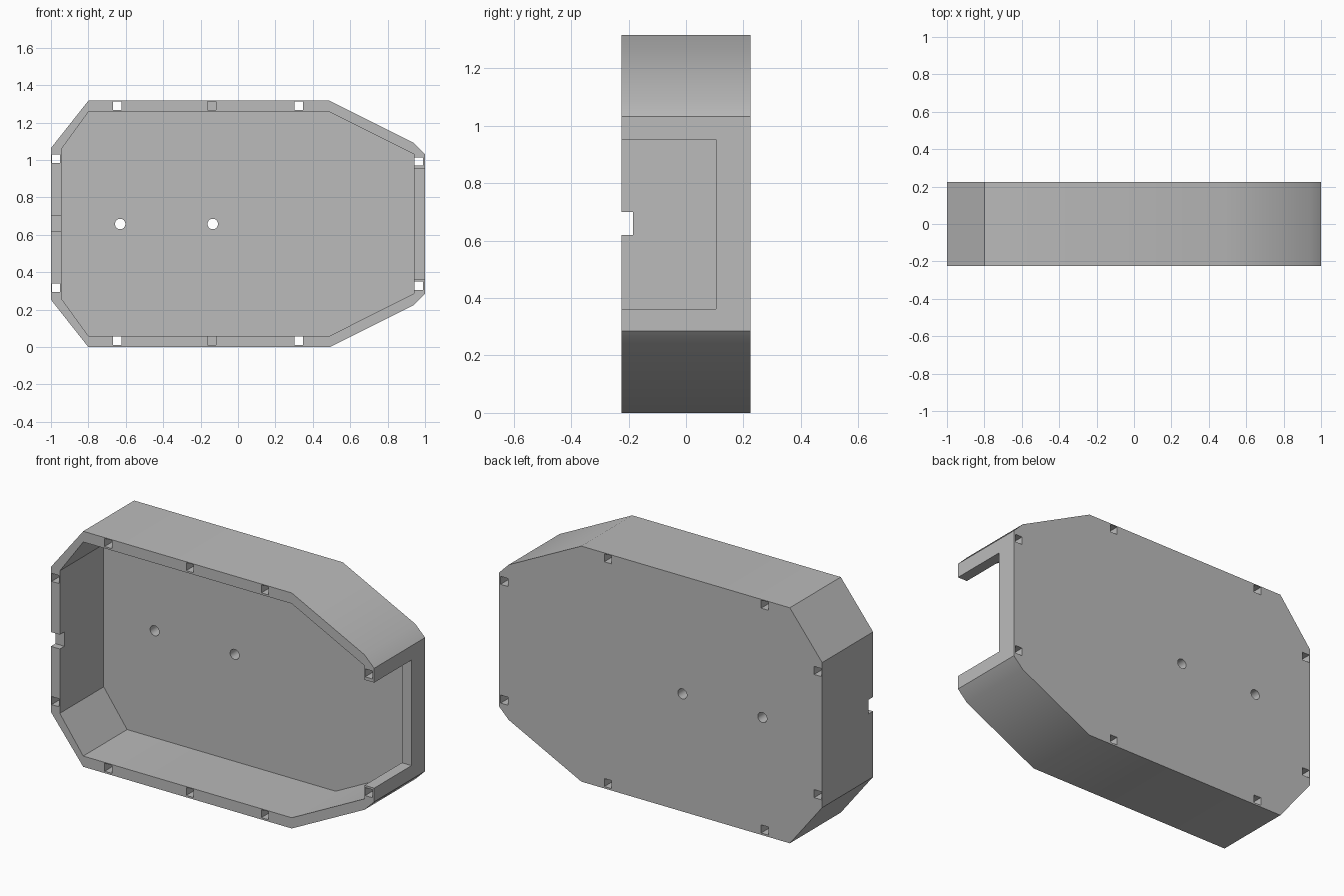
import bpy, bmesh, math

if "Cube" in bpy.data.objects:
    bpy.data.objects.remove(bpy.data.objects["Cube"])

FRONT, BACK = -0.225, 0.225
FLOOR = 0.163
HEIGHT = 1.317

grey = bpy.data.materials.new("plain_grey")
grey.use_nodes = True
grey.diffuse_color = (0.5, 0.5, 0.5, 1)
grey.node_tree.nodes["Principled BSDF"].inputs["Base Color"].default_value = (0.5, 0.5, 0.5, 1)


def prism(name, outline, y0, y1):
    """Extrude an x-z outline from y0 to y1."""
    bm = bmesh.new()
    face = bm.faces.new([bm.verts.new((x, y0, z)) for x, z in outline])
    moved = bmesh.ops.extrude_face_region(bm, geom=[face])["geom"]
    verts = [v for v in moved if isinstance(v, bmesh.types.BMVert)]
    bmesh.ops.translate(bm, verts=verts, vec=(0, y1 - y0, 0))
    bmesh.ops.recalc_face_normals(bm, faces=bm.faces[:])
    mesh = bpy.data.meshes.new(name)
    bm.to_mesh(mesh)
    bm.free()
    obj = bpy.data.objects.new(name, mesh)
    bpy.context.collection.objects.link(obj)
    mesh.materials.append(grey)
    return obj


def box(name, x0, x1, z0, z1, y0, y1):
    return prism(name, [(x0, z0), (x1, z0), (x1, z1), (x0, z1)], y0, y1)


def mirrored(lower):
    """Complete a lower half outline with its upper reflection."""
    return lower + [(x, HEIGHT - z) for x, z in reversed(lower)]


def cut(target, cutter):
    mod = target.modifiers.new("cut", "BOOLEAN")
    mod.operation = "DIFFERENCE"
    mod.solver = "EXACT"
    mod.object = cutter
    bpy.context.view_layer.objects.active = target
    bpy.ops.object.modifier_apply(modifier=mod.name)
    bpy.data.objects.remove(cutter)


# Chamfered outer body and its open cavity
outer = mirrored([(-1, 0.253), (-0.8, 0), (0.49, 0), (0.94, 0.225), (1, 0.285)])
inner = mirrored([(-0.945, 0.26), (-0.8, 0.06), (0.49, 0.06), (0.94, 0.286)])
shell = prism("case_shell", outer, FRONT, BACK)
cut(shell, prism("cavity", inner, FRONT - 0.1, FLOOR))

# Large opening in the +x wall and small cable notch in the -x wall
cut(shell, box("window", 0.9, 1.1, 0.362, 0.952, FRONT - 0.1, 0.105))
cut(shell, box("notch", -1.1, -0.9, 0.62, 0.70, FRONT - 0.1, -0.185))

# Square fastener holes in the rim; the middle pair is blind
holes = [(-0.645, True), (-0.14, False), (0.325, True)]
sites = [(x, z, through) for x, through in holes for z in (0.033, HEIGHT - 0.027)]
sites += [(-0.973, 0.318, True), (-0.973, 1.007, True),
          (0.967, 0.328, True), (0.967, 0.992, True)]
H = 0.0225
for x, z, through in sites:
    end = BACK + 0.1 if through else 0.1
    cut(shell, box("hole", x - H, x + H, z - H, z + H, FRONT - 0.1, end))

# Round holes in the floor
for cx in (-0.63, -0.135):
    ring = [(cx + 0.028 * math.cos(a * math.tau / 32),
             0.658 + 0.028 * math.sin(a * math.tau / 32)) for a in range(32)]
    cut(shell, prism("round_hole", ring, 0, BACK + 0.1))

# Gentle bends are smooth, corners stay crisp
bpy.ops.object.select_all(action="DESELECT")
shell.select_set(True)
bpy.context.view_layer.objects.active = shell
bpy.ops.object.shade_smooth_by_angle(angle=math.radians(30))
